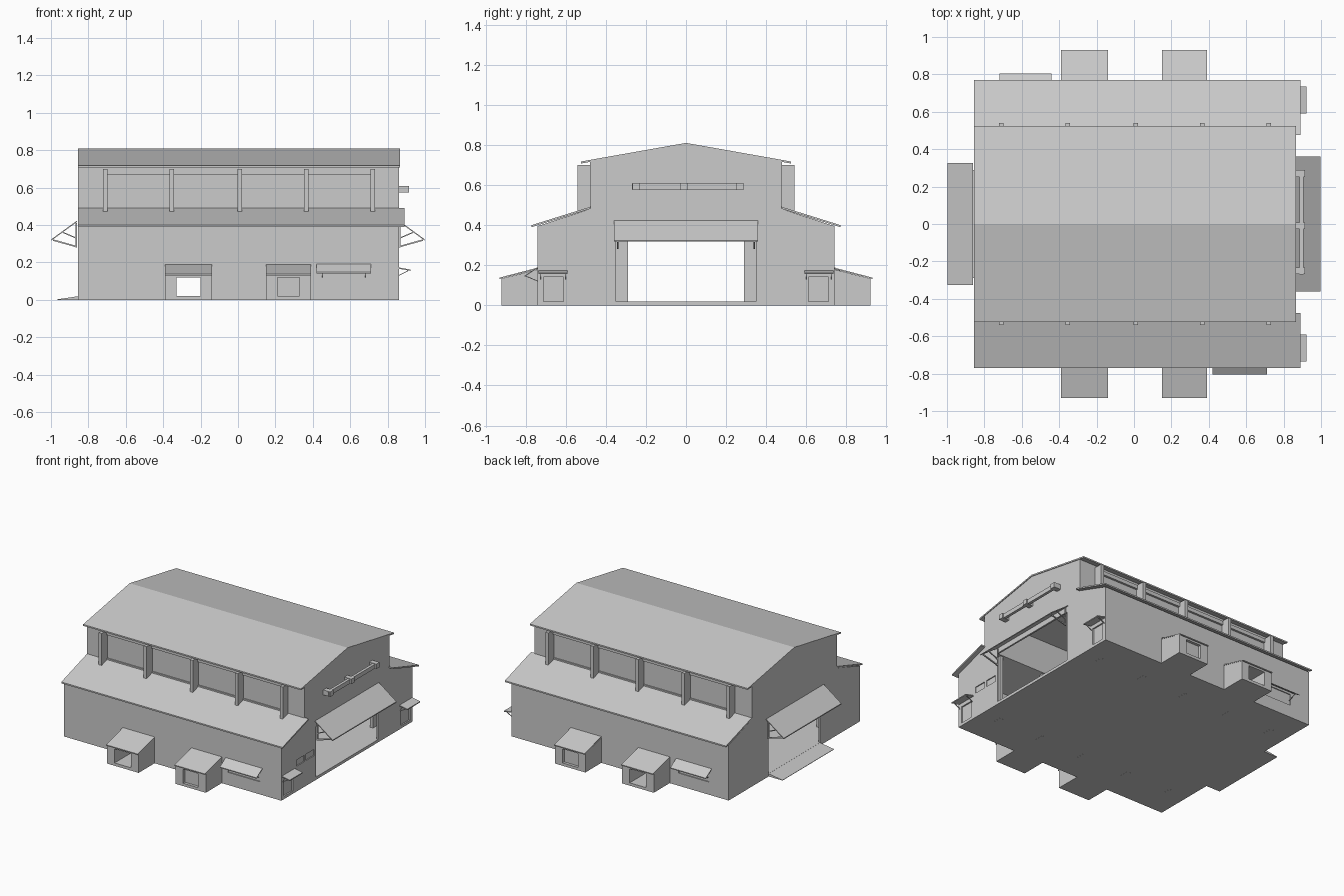
import bpy
import bmesh
from mathutils import Vector

cube = bpy.data.objects.get("Cube")
if cube:
    bpy.data.objects.remove(cube)

grey = bpy.data.materials.new("plain grey")
grey.use_nodes = True
grey.diffuse_color = (0.6, 0.6, 0.6, 1)
grey.node_tree.nodes["Principled BSDF"].inputs["Base Color"].default_value = (0.6, 0.6, 0.6, 1)


def prism(name, profile, x0, x1):
    """Extrude a (y, z) profile along x."""
    bm = bmesh.new()
    face = bm.faces.new([bm.verts.new((x0, y, z)) for y, z in profile])
    out = bmesh.ops.extrude_face_region(bm, geom=[face])
    moved = [v for v in out["geom"] if isinstance(v, bmesh.types.BMVert)]
    bmesh.ops.translate(bm, verts=moved, vec=(x1 - x0, 0, 0))
    bmesh.ops.recalc_face_normals(bm, faces=bm.faces)
    mesh = bpy.data.meshes.new(name)
    bm.to_mesh(mesh)
    bm.free()
    mesh.materials.append(grey)
    obj = bpy.data.objects.new(name, mesh)
    bpy.context.collection.objects.link(obj)
    return obj


def box(name, x, y, z):
    return prism(name, [(y[0], z[0]), (y[1], z[0]), (y[1], z[1]), (y[0], z[1])], *x)


def slab(name, a, b, thick, x):
    """Sloping sheet between two (y, z) points, thickness hanging below."""
    return prism(name, [a, b, (b[0], b[1] - thick), (a[0], a[1] - thick)], *x)


def cut(obj, cutter):
    mod = obj.modifiers.new("cut", "BOOLEAN")
    mod.operation = "DIFFERENCE"
    mod.solver = "EXACT"
    mod.object = cutter
    bpy.context.view_layer.objects.active = obj
    bpy.ops.object.modifier_apply(modifier=mod.name)
    bpy.data.objects.remove(cutter)


def strut(name, a, b, r=0.004):
    """Thin square bar between two points."""
    a, b = Vector(a), Vector(b)
    obj = box(name, (0, (b - a).length), (-r, r), (-r, r))
    obj.rotation_mode = "QUATERNION"
    obj.rotation_quaternion = (b - a).to_track_quat("X", "Z")
    obj.location = a


def hall_profile(t):
    """Stepped hall section, shrunk inward by t."""
    half = [(0.74 - t, 0.02 if t else 0), (0.74 - t, 0.395 - t), (0.48 - t, 0.48 - t),
            (0.48 - t, 0.715 - t), (0, 0.80 - t)]
    return half + [(-y, z) for y, z in half[-2::-1]]


# Hollow hall with its openings
hall = prism("hall_walls", hall_profile(0), -0.855, 0.86)
cut(hall, prism("hall_space", hall_profile(0.012), -0.843, 0.848))
cut(hall, box("right_gate", (0.5, 1), (-0.35, 0.35), (0.02, 0.38)))
cut(hall, box("left_gate", (-1, -0.5), (-0.29, 0.29), (0.02, 0.38)))
cut(hall, box("porch_passage", (-0.33, -0.19), (-1, 1), (0.02, 0.12)))

for y0 in (-0.57, -0.46):
    cut(hall, box("window", (0.853, 1), (y0, y0 + 0.09), (0.18, 0.225)))

posts = (-0.71, -0.355, 0.01, 0.365, 0.72)
for s, side in ((-1, "front"), (1, "back")):
    # Clerestory window band
    cut(hall, box("band", (-0.71, 0.72), (s * 0.472, s * 0.6), (0.50, 0.67)))

    # Roof slopes
    slab(side + "_upper_roof", (0, 0.81), (s * 0.525, 0.717), 0.01, (-0.855, 0.865))
    slab(side + "_lower_roof", (s * 0.475, 0.492), (s * 0.77, 0.40), 0.01, (-0.855, 0.89))

    # Posts from floor to eave, tied by a rail
    for x in posts:
        box(side + "_post", (x - 0.012, x + 0.012), (s * 0.475, s * 0.54), (-0.0005, 0.70))
    box(side + "_rail", (-0.71, 0.72), (s * 0.475, s * 0.487), (0.67, 0.697))

    # Lean-to porches, one open and one with a closed doorway
    for x0, x1, is_open in ((-0.39, -0.14, True), (0.15, 0.39, False)):
        porch = prism(side + "_porch", [(s * 0.735, 0), (s * 0.92, 0), (s * 0.92, 0.133),
                                        (s * 0.735, 0.18)], x0, x1)
        depth = 0.6 if is_open else 0.90
        cut(porch, box("doorway", (x0 + 0.06, x1 - 0.06), (s * depth, s), (0.02, 0.12)))
        slab(side + "_porch_roof", (s * 0.735, 0.189), (s * 0.93, 0.138), 0.007, (x0, x1))

    # Side window with propped shutter
    x0, x1 = (0.42, 0.71) if s < 0 else (-0.72, -0.44)
    cut(hall, box("shutter_window", (x0 + 0.02, x1 - 0.02), (s * 0.733, s), (0.09, 0.17)))
    slab(side + "_shutter", (s * 0.738, 0.192), (s * 0.805, 0.148), 0.006, (x0, x1))
    for x in (x0 + 0.03, x1 - 0.03):
        strut(side + "_shutter_prop", (x, s * 0.738, 0.12), (x, s * 0.80, 0.146), 0.002)

    # End doors with small canopies
    y0, y1 = s * 0.59, s * 0.735
    cut(hall, box("end_door", (0.85, 1), (s * 0.61, s * 0.71), (0.02, 0.14)))
    canopy = box(side + "_end_canopy", (0.855, 0.923), (y0, y1), (0.155, 0.162))
    for v in canopy.data.vertices:
        if v.co.x < 0.9:
            v.co.z += 0.012
    for y in (s * 0.60, s * 0.725):
        strut(side + "_canopy_brace", (0.86, y, 0.13), (0.91, y, 0.156), 0.002)

# Large gate canopies with braces
for s, side, half in ((-1, "left", 0.325), (1, "right", 0.36)):
    canopy = box(side + "_gate_canopy", (s * 0.86, s * 0.998), (-half, half), (0.317, 0.324))
    for v in canopy.data.vertices:
        if abs(v.co.x) < 0.9:
            v.co.z += 0.10
    for y in (-half + 0.02, half - 0.02):
        strut(side + "_lower_brace", (s * 0.865, y, 0.285), (s * 0.99, y, 0.32))
        strut(side + "_upper_brace", (s * 0.865, y, 0.33), (s * 0.935, y, 0.36), 0.003)
        strut(side + "_wall_bar", (s * 0.865, y, 0.28), (s * 0.865, y, 0.41))

# Left gate ramp
prism_ramp = box("gate_ramp", (-0.965, -0.85), (-0.29, 0.29), (0, 0.02))
for v in prism_ramp.data.vertices:
    if v.co.x < -0.9 and v.co.z > 0.01:
        v.co.z = 0.003

# Beam on brackets above the right gate
box("gable_beam", (0.885, 0.905), (-0.27, 0.28), (0.577, 0.607))
for y in (-0.25, -0.01, 0.27):
    box("beam_bracket", (0.855, 0.915), (y - 0.018, y + 0.018), (0.575, 0.61))
